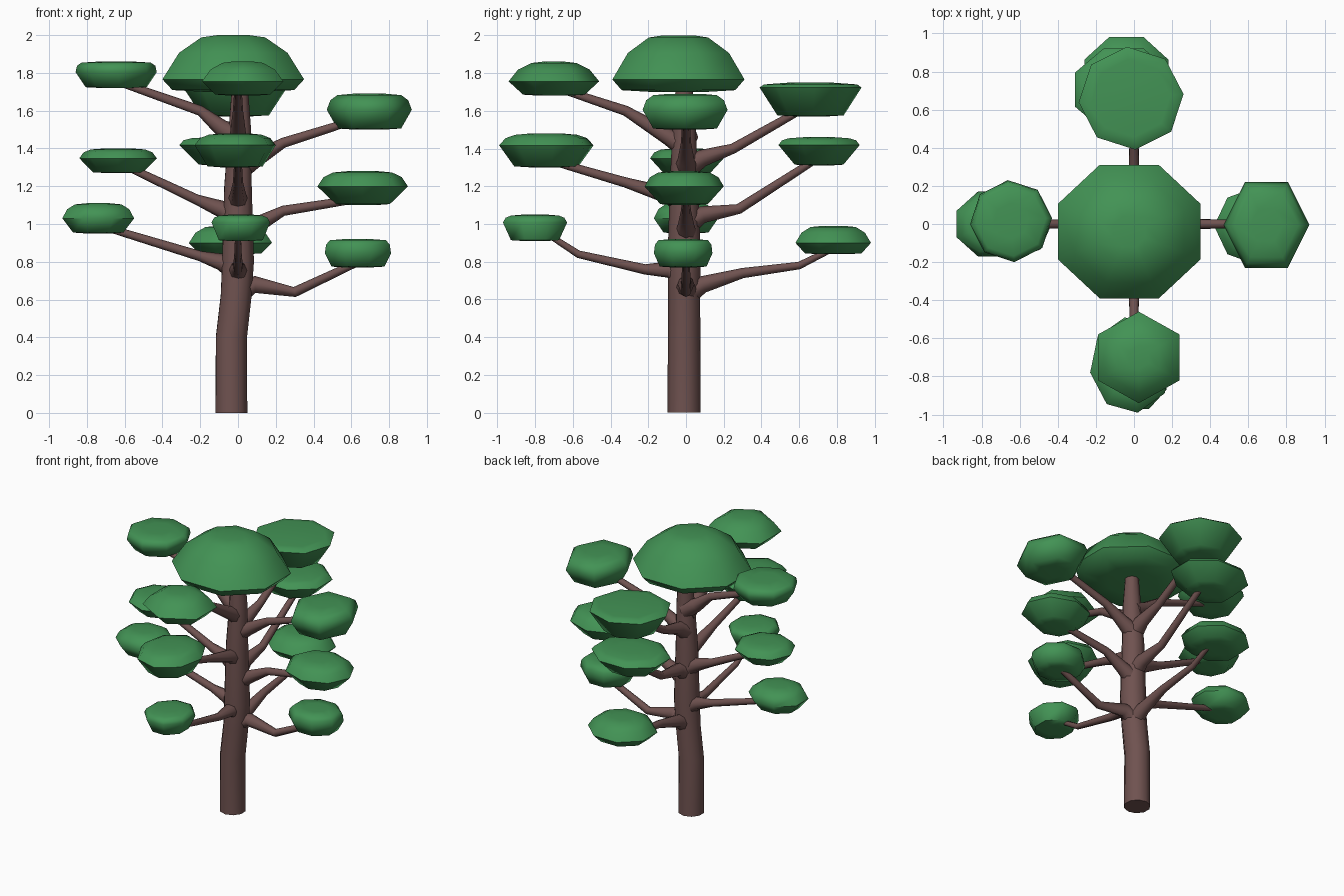
import bpy, bmesh, math
from mathutils import Vector

cube = bpy.data.objects.get("Cube")
if cube:
    bpy.data.objects.remove(cube, do_unlink=True)


def make_material(name, colour):
    mat = bpy.data.materials.new(name)
    mat.use_nodes = True
    mat.diffuse_color = (*colour, 1)
    shader = mat.node_tree.nodes["Principled BSDF"]
    shader.inputs["Base Color"].default_value = (*colour, 1)
    shader.inputs["Roughness"].default_value = 0.9
    return mat


leaf_green = make_material("leaf green", (0.055, 0.29, 0.09))
bark_brown = make_material("bark brown", (0.16, 0.085, 0.08))


def skin_rings(name, rings, material):
    """Join equal rings of points into one closed, smooth-shaded mesh."""
    bm = bmesh.new()
    loops = [[bm.verts.new(p) for p in ring] for ring in rings]
    count = len(loops[0])
    for low, high in zip(loops, loops[1:]):
        for i in range(count):
            j = (i + 1) % count
            bm.faces.new((low[i], low[j], high[j], high[i]))
    bm.faces.new(loops[0][::-1])
    bm.faces.new(loops[-1])
    bmesh.ops.recalc_face_normals(bm, faces=bm.faces)
    mesh = bpy.data.meshes.new(name)
    bm.to_mesh(mesh)
    bm.free()
    mesh.materials.append(material)
    obj = bpy.data.objects.new(name, mesh)
    bpy.context.collection.objects.link(obj)
    bpy.ops.object.select_all(action="DESELECT")
    obj.select_set(True)
    bpy.context.view_layer.objects.active = obj
    bpy.ops.object.shade_smooth_by_angle(angle=math.radians(62))
    return obj


def foliage(name, xs, ys, zs, waist, bottom, top, sides=8, turn=0.5):
    """Faceted pad of leaves filling the given x, y and z ranges."""
    angles = [math.tau * (i + turn) / sides for i in range(sides)]
    wide = max(abs(math.cos(a)) for a in angles)
    deep = max(abs(math.sin(a)) for a in angles)
    centre = Vector((sum(xs) / 2, sum(ys) / 2, zs[0]))
    rx, ry = (xs[1] - xs[0]) / 2 / wide, (ys[1] - ys[0]) / 2 / deep
    height = zs[1] - zs[0]
    shoulder = waist + (1 - waist) * 0.6
    profile = [(bottom * 0.5, 0), (bottom, 0.03), (1, waist),
               ((1 + top) / 2 + 0.04, shoulder), (top, 0.96), (top * 0.5, 1)]
    rings = [[centre + Vector((rx * r * math.cos(a), ry * r * math.sin(a), height * t))
              for a in angles] for r, t in profile]
    skin_rings(name, rings, leaf_green)


def tube(name, path, radii, sides=8):
    """Tapered limb along a path."""
    path = [Vector(p) for p in path]
    rings = []
    for i, point in enumerate(path):
        along = (path[min(i + 1, len(path) - 1)] - path[max(i - 1, 0)]).normalized()
        across = along.cross(Vector((0.3, 1, 0)) if abs(along.z) > 0.9 else Vector((0, 0, 1)))
        across.normalize()
        other = along.cross(across)
        rings.append([point + radii[i] * (across * math.cos(a) + other * math.sin(a))
                      for a in (math.tau * k / sides for k in range(sides))])
    skin_rings(name, rings, bark_brown)


# Trunk, leaning slightly and thinning towards the crown
tube("trunk",
     [(-0.035, -0.01, 0), (-0.035, -0.01, 0.4), (-0.01, -0.01, 0.62), (0, -0.01, 0.8),
      (0, -0.01, 1.2), (0.01, -0.01, 1.5), (0.01, -0.01, 1.78)],
     [0.088, 0.086, 0.085, 0.088, 0.076, 0.062, 0.04], 10)

# Branches: side direction, then (distance from the trunk, height) points
DIRECTIONS = {"left": (1, 0), "right": (-1, 0), "front": (0, -1), "back": (0, 1)}
BRANCHES = {
    "left": [[(0.3, 0.64), (0.64, 0.8)], [(0.24, 1.07), (0.68, 1.14)], [(0.24, 1.43), (0.62, 1.55)]],
    "right": [[(0.2, 0.83), (0.66, 0.97)], [(0.22, 1.13), (0.6, 1.31)], [(0.2, 1.6), (0.6, 1.74)]],
    "front": [[(0.22, 0.76), (0.57, 0.84), (0.74, 0.95)], [(0.32, 1.22), (0.7, 1.33)],
              [(0.32, 1.6), (0.65, 1.71)]],
    "back": [[(0.3, 0.74), (0.6, 0.78), (0.8, 0.88)], [(0.28, 1.08), (0.67, 1.33)],
             [(0.25, 1.4), (0.62, 1.61)]],
}
ROOTS = {"left": (0.65, 0.96, 1.31), "right": (0.77, 1.05, 1.48),
         "front": (0.73, 1.12, 1.43), "back": (0.65, 1.02, 1.32)}
LEVELS = ("lower", "middle", "upper")
for side, (dx, dy) in DIRECTIONS.items():
    for level, root, points in zip(LEVELS, ROOTS[side], BRANCHES[side]):
        points = [(0, root - 0.02), (0.09, root + 0.03)] + points
        path = [(dx * d, dy * d, z) for d, z in points]
        radii = [0.065, 0.045, 0.027, 0.02, 0.015][:len(points)]
        tube(f"{side}_{level}_branch", path, radii)

# Crown on top of the trunk
foliage("crown", (-0.4, 0.35), (-0.39, 0.31), (1.7, 2), 0.22, 0.86, 0.45)

# Leaf pads at the branch ends
foliage("left_lower_leaves", (0.46, 0.81), (-0.17, 0.14), (0.77, 0.92), 0.5, 0.8, 0.85)
foliage("left_middle_leaves", (0.42, 0.9), (-0.22, 0.2), (1.1, 1.28), 0.55, 0.6, 0.65, 8, 0)
foliage("left_upper_leaves", (0.47, 0.92), (-0.23, 0.22), (1.5, 1.69), 0.55, 0.75, 0.75, 6, 0)
foliage("right_lower_leaves", (-0.93, -0.55), (-0.17, 0.17), (0.95, 1.11), 0.5, 0.7, 0.65)
foliage("right_middle_leaves", (-0.84, -0.43), (-0.19, 0.2), (1.27, 1.4), 0.6, 0.65, 0.7, 8, 0)
foliage("right_upper_leaves", (-0.86, -0.43), (-0.2, 0.23), (1.72, 1.86), 0.6, 0.75, 0.85, 8, 0.1)
foliage("front_lower_leaves", (-0.14, 0.17), (-0.97, -0.63), (0.91, 1.05), 0.7, 0.75, 0.75)
foliage("front_middle_leaves", (-0.23, 0.2), (-0.99, -0.49), (1.3, 1.48), 0.65, 0.68, 0.65, 8, 0.2)
foliage("front_upper_leaves", (-0.19, 0.24), (-0.94, -0.46), (1.68, 1.86), 0.42, 0.68, 0.5, 6)
foliage("back_lower_leaves", (-0.26, 0.18), (0.58, 0.98), (0.84, 0.99), 0.4, 0.75, 0.6)
foliage("back_middle_leaves", (-0.31, 0.2), (0.49, 0.92), (1.31, 1.46), 0.72, 0.6, 0.75)
foliage("back_upper_leaves", (-0.29, 0.26), (0.39, 0.93), (1.57, 1.75), 0.85, 0.65, 0.75, 8, 0.1)
